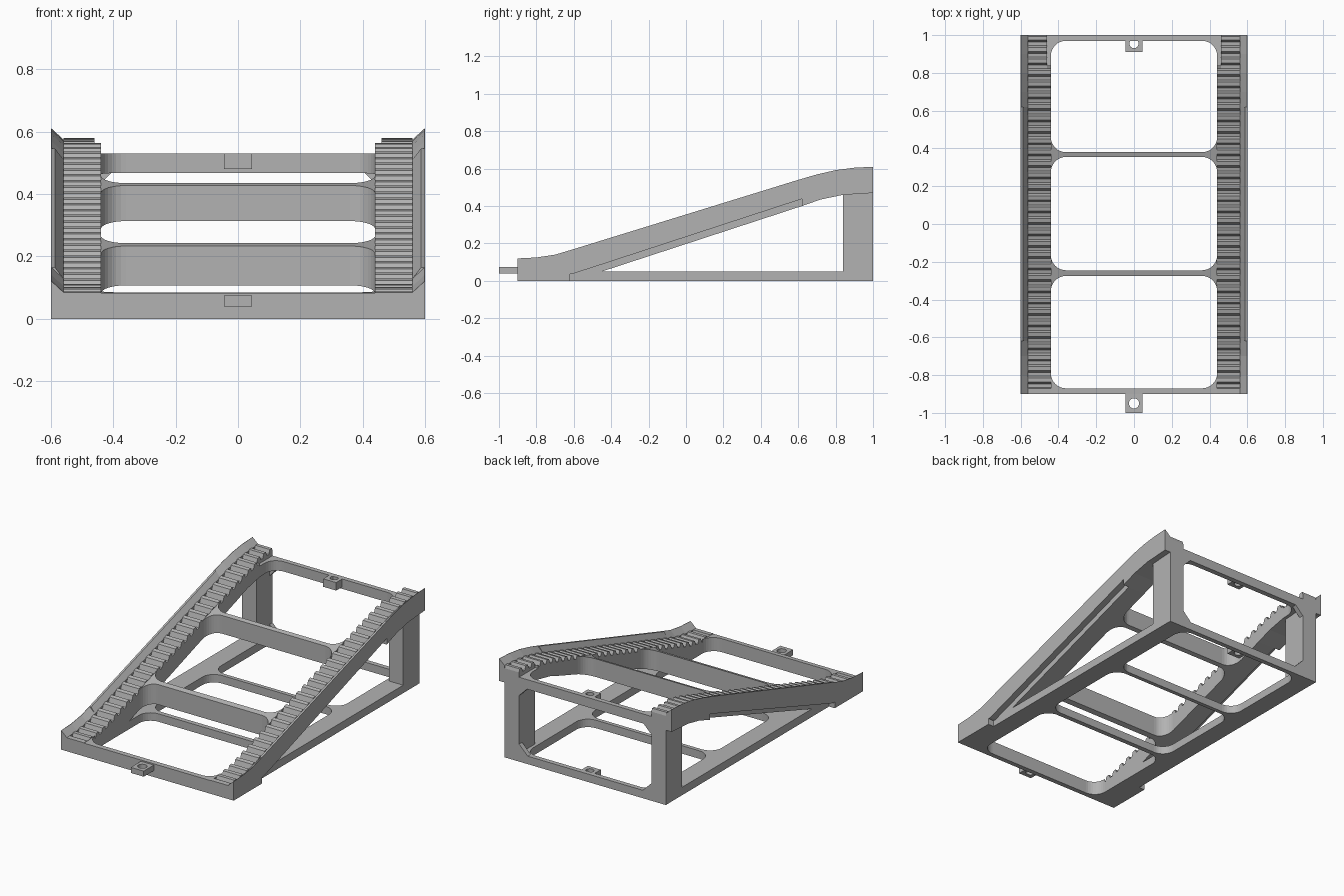
import bpy, bmesh, math

cube = bpy.data.objects.get("Cube")
if cube:
    bpy.data.objects.remove(cube, do_unlink=True)

grey = bpy.data.materials.new("plain grey")
grey.use_nodes = True
grey.diffuse_color = (0.45, 0.45, 0.45, 1)
grey.node_tree.nodes["Principled BSDF"].inputs["Base Color"].default_value = (0.45, 0.45, 0.45, 1)

# Side outlines of the ramp as (y, z): curb crest and underside
CREST = [(-.9, .12), (-.8, .125), (-.7, .14), (-.6, .17), (.6, .54),
         (.7, .569), (.8, .592), (.9, .605), (1, .61)]
UNDER = [(-.9, 0), (-.605, 0), (-.45, .05), (.62, .40), (.72, .435), (.84, .46), (1, .47)]


def height(line, y):
    for (a, za), (b, zb) in zip(line, line[1:]):
        if y <= b + 1e-6:
            return za + (zb - za) * (y - a) / (b - a)
    return line[-1][1]


def finish(name, bm):
    bmesh.ops.recalc_face_normals(bm, faces=bm.faces)
    mesh = bpy.data.meshes.new(name)
    bm.to_mesh(mesh)
    bm.free()
    mesh.materials.append(grey)
    obj = bpy.data.objects.new(name, mesh)
    bpy.context.collection.objects.link(obj)
    return obj


def loft(name, rings):
    """Skin equal-length rings of 3D points and cap both ends."""
    bm = bmesh.new()
    loops = [[bm.verts.new(p) for p in ring] for ring in rings]
    n = len(loops[0])
    for a, b in zip(loops, loops[1:]):
        for i in range(n):
            j = (i + 1) % n
            bm.faces.new((a[i], a[j], b[j], b[i]))
    bm.faces.new(loops[0])
    bm.faces.new(loops[-1])
    return finish(name, bm)


def side_prism(name, outline, x0, x1):
    return loft(name, [[(x, y, z) for y, z in outline] for x in (x0, x1)])


def front_prism(name, outline, y0, y1):
    return loft(name, [[(x, y, z) for x, z in outline] for y in (y0, y1)])


def box(name, x0, x1, y0, y1, z0, z1):
    return side_prism(name, [(y0, z0), (y1, z0), (y1, z1), (y0, z1)], x0, x1)


def plan_prism(outline):
    return loft("cutter", [[(x, y, z) for x, y in outline] for z in (-.2, 1)])


def rounded_cutter(y0, y1, half=.44, r=.08):
    pts = []
    corners = [(half - r, y1 - r), (r - half, y1 - r), (r - half, y0 + r), (half - r, y0 + r)]
    for k, (cx, cy) in enumerate(corners):
        for i in range(9):
            a = math.pi / 2 * (k + i / 8)
            pts.append((cx + r * math.cos(a), cy + r * math.sin(a)))
    return plan_prism(pts)


def round_cutter(cy, r=.027):
    angles = [math.tau * i / 24 for i in range(24)]
    return plan_prism([(r * math.cos(a), cy + r * math.sin(a)) for a in angles])


def cut(obj, cutters):
    for c in cutters:
        c.hide_render = True
        mod = obj.modifiers.new("opening", 'BOOLEAN')
        mod.operation = 'DIFFERENCE'
        mod.solver = 'EXACT'
        mod.object = c
    graph = bpy.context.evaluated_depsgraph_get()
    graph.update()
    mesh = bpy.data.meshes.new_from_object(obj.evaluated_get(graph))
    obj.modifiers.clear()
    obj.data = mesh
    for c in cutters:
        bpy.data.objects.remove(c, do_unlink=True)


def openings():
    return [rounded_cutter(*span) for span in ((-.87, -.275), (-.245, .355), (.38, .97))]


# Centre deck: cross bars with filleted corners
top = [(y, z - .037) for y, z in CREST if y < .84]
top += [(.84, height(CREST, .84) - .037), (.84, .53), (1, .53)]
deck = side_prism("cross_bars", top + UNDER[::-1], -.44, .44)
cut(deck, openings())

# Base frame
base = box("base_frame", -.56, .56, -.9, 1, 0, .05)
cut(base, openings())


# Toothed treads
def tread_outline(end):
    pts = [(-.9, .085), (-.87, .087)]
    count = 31
    pitch = 1.87 / count
    for i in range(count):
        for f, drop in ((.08, .056), (.38, .056), (.55, .03), (.9, .03)):
            y = -.87 + pitch * (i + f)
            if y < end:
                pts.append((y, height(CREST, y) - drop))
    pts.append((end, height(CREST, end) - .05))
    if end < 1:
        pts += [(end, .53), (1, .53)]
    return pts + UNDER[::-1]


# Sloped curbs: deep at both ends, shallow flange along the middle
def curb(name, s, y0, y1, lip, lift):
    ys = [y0] + sorted(y for y in {p[0] for p in CREST + UNDER} if y0 < y < y1) + [y1]
    rings = []
    for y in ys:
        t, b = height(CREST, y), height(UNDER, y) + lift
        rings.append([(s * x, y, z) for x, z in
                      ((.56, b), (.6, b), (.6, t), (lip, t), (.56, t - .035))])
    loft(name, rings)


for side, s in (("left", 1), ("right", -1)):
    side_prism(side + "_tread", tread_outline(1), s * .46, s * .56)
    side_prism(side + "_tread_edge", tread_outline(.84), s * .44, s * .46)
    curb(side + "_curb_front", s, -.9, -.62, .598, 0)
    curb(side + "_curb_middle", s, -.62, .62, .587, .038)
    curb(side + "_curb_back", s, .62, 1, .598, 0)
    # Back posts with corner braces
    box(side + "_post", s * .46, s * .56, .84, 1, .04, .47)
    for level, z, d in (("lower", .05, 1), ("upper", .475, -1)):
        front_prism(f"{side}_{level}_brace",
                    [(s * .46, z), (s * .4, z), (s * .46, z + d * .06)], .97, 1)

# Connector lugs with round holes
for name, y0, y1, z0, z1, hole in (("front_lug", -1, -.9, .04, .075, -.95),
                                   ("back_upper_lug", .91, .98, .48, .53, .955),
                                   ("back_lower_lug", .91, .98, .01, .05, .955)):
    lug = box(name, -.045, .045, y0, y1, z0, z1)
    cut(lug, [round_cutter(hole, .027 if y0 < 0 else .024)])
